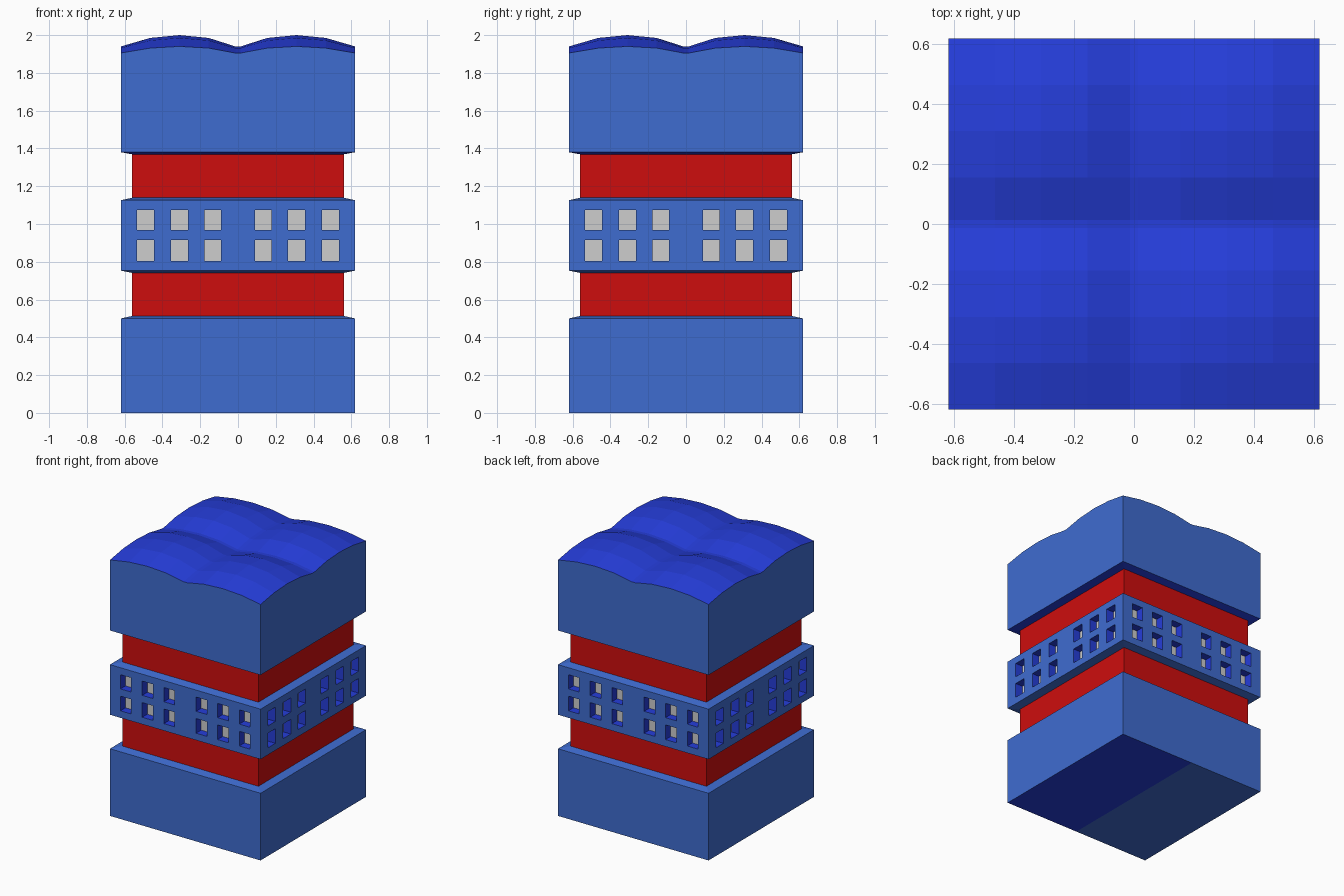
import bpy, bmesh
from mathutils import Matrix, Vector

if "Cube" in bpy.data.objects:
    bpy.data.objects.remove(bpy.data.objects["Cube"])

OUT, IN = 0.62, 0.56


def srgb(r, g, b):
    f = lambda c: c / 12.92 if c <= 0.04045 else ((c + 0.055) / 1.055) ** 2.4
    return [f(c / 255) for c in (r, g, b)] + [1]


def material(name, rgb):
    m = bpy.data.materials.new(name)
    m.diffuse_color = srgb(*rgb)
    m.use_nodes = True
    m.node_tree.nodes["Principled BSDF"].inputs["Base Color"].default_value = m.diffuse_color
    return m


MATS = [material("light blue", (63, 108, 208)), material("deep blue", (37, 61, 218)),
        material("red", (206, 13, 13)), material("pale grey", (205, 205, 205))]
LIGHT, DEEP, RED, GREY = range(4)


class Part:
    """Collects coloured faces and turns them into one flat-shaded object."""

    def __init__(self, name):
        self.name, self.bm = name, bmesh.new()

    def face(self, pts, mat):
        f = self.bm.faces.new([self.bm.verts.new(p) for p in pts])
        f.material_index = mat

    def side(self, k, pts, mat):
        # pts are given on the front (-y) side, then turned k quarter turns
        rot = Matrix.Rotation(k * 1.5707963268, 3, 'Z')
        self.face([rot @ Vector(p) for p in pts], mat)

    def ring(self, h0, z0, h1, z1, mat):
        for k in range(4):
            self.side(k, [(-h0, -h0, z0), (h0, -h0, z0), (h1, -h1, z1), (-h1, -h1, z1)], mat)

    def done(self):
        bmesh.ops.remove_doubles(self.bm, verts=self.bm.verts, dist=1e-5)
        me = bpy.data.meshes.new(self.name)
        self.bm.to_mesh(me)
        self.bm.free()
        for m in MATS:
            me.materials.append(m)
        bpy.context.collection.objects.link(bpy.data.objects.new(self.name, me))


# Lower block with its two-tone underside
p = Part("lower_block")
p.ring(OUT, 0, OUT, 0.5, LIGHT)
p.ring(OUT, 0.5, IN, 0.513, LIGHT)
for x0, x1, mat in ((-OUT, 0, LIGHT), (0, OUT, DEEP)):
    p.face([(x0, -OUT, 0), (x0, OUT, 0), (x1, OUT, 0), (x1, -OUT, 0)], mat)
p.done()

# Recessed red bands
for name, z0, z1 in (("lower_band", 0.513, 0.741), ("upper_band", 1.139, 1.369)):
    p = Part(name)
    p.ring(IN, z0, IN, z1, RED)
    p.done()

# Middle block: each wall is a grid whose window cells are set back
p = Part("window_block")
p.ring(IN, 0.741, OUT, 0.753, LIGHT)
p.ring(OUT, 1.126, IN, 1.139, LIGHT)
half = [0.089, 0.177, 0.265, 0.355, 0.445, 0.534]
us = [-OUT] + [-u for u in reversed(half)] + half + [OUT]
zs = [0.753, 0.805, 0.914, 0.968, 1.074, 1.126]
for k in range(4):
    for i in range(len(us) - 1):
        for j in range(len(zs) - 1):
            cell = [(us[i], zs[j]), (us[i + 1], zs[j]), (us[i + 1], zs[j + 1]), (us[i], zs[j + 1])]
            front = [(u, -OUT, z) for u, z in cell]
            back = [(u, -IN, z) for u, z in cell]
            if i % 2 and j % 2:
                p.side(k, back, GREY)
                for a in range(4):
                    b = (a + 1) % 4
                    p.side(k, [front[a], front[b], back[b], back[a]], DEEP)
            else:
                p.side(k, front, LIGHT)
p.done()

# Top block with four soft domes for a roof
half = [0.014, 0.155, 0.31, 0.465, OUT]
rise = dict(zip(half, (0, 0.75, 1, 0.75, 0)))
xs = [-u for u in reversed(half)] + half


def roof(x, y):
    u, v = rise[abs(x)], rise[abs(y)]
    return (x, y, 1.905 + 0.035 * (u + v) + 0.025 * u * v)


p = Part("top_block")
p.ring(IN, 1.369, OUT, 1.38, DEEP)
for x0, x1 in zip(xs, xs[1:]):
    for k in range(4):
        p.side(k, [(x0, -OUT, 1.38), (x1, -OUT, 1.38), roof(x1, -OUT), roof(x0, -OUT)], LIGHT)
    for y0, y1 in zip(xs, xs[1:]):
        p.face([roof(x0, y0), roof(x1, y0), roof(x1, y1), roof(x0, y1)], DEEP)
p.done()
